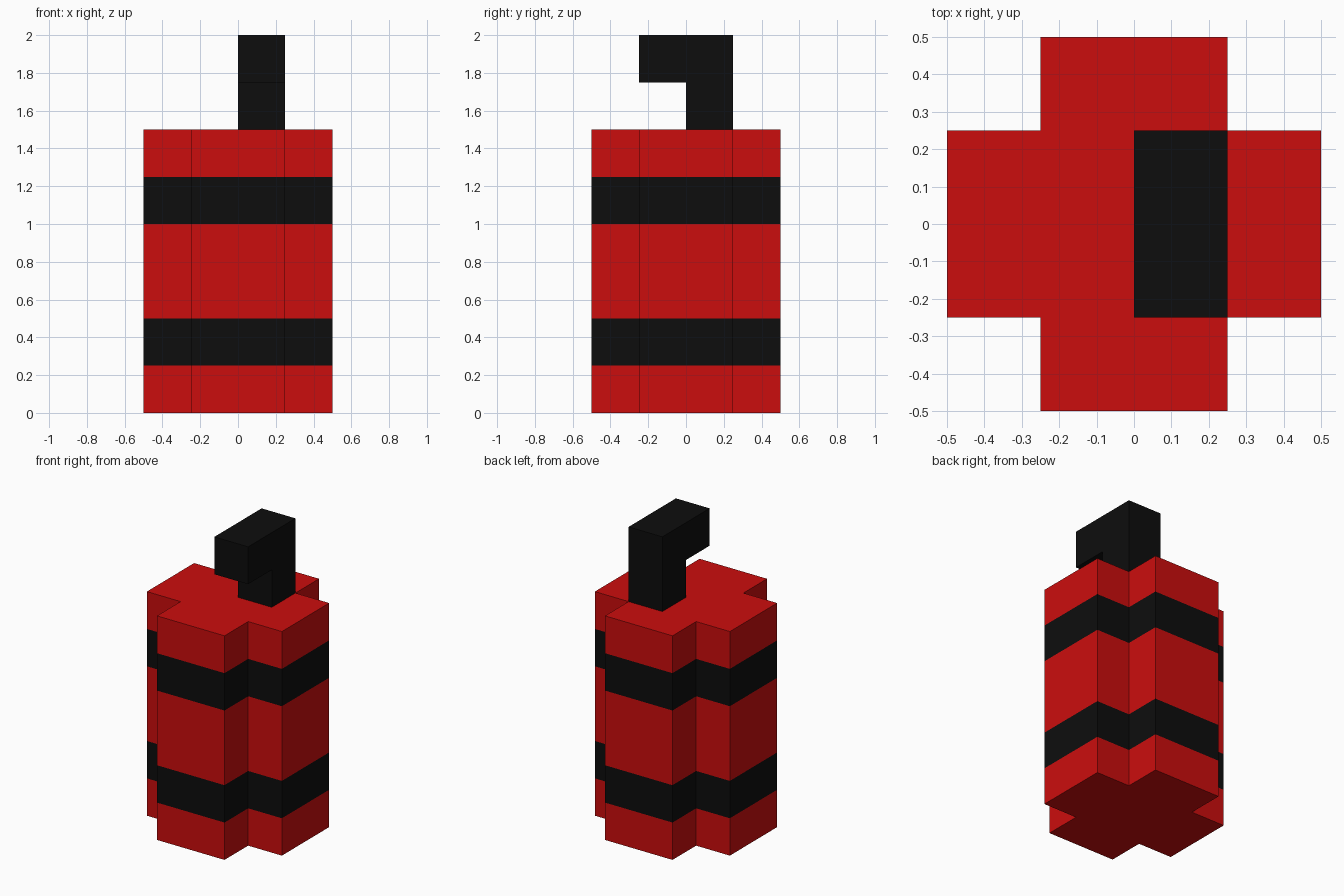
import bpy, bmesh
from mathutils import Vector

if "Cube" in bpy.data.objects:
    bpy.data.objects.remove(bpy.data.objects["Cube"])


def material(name, color):
    m = bpy.data.materials.new(name)
    m.diffuse_color = (*color, 1)
    m.use_nodes = True
    m.node_tree.nodes["Principled BSDF"].inputs["Base Color"].default_value = m.diffuse_color
    return m


red = material("red", (0.6, 0.004, 0.004))
black = material("black", (0.004, 0.004, 0.004))


def prism(name, profile, step, mats, rule=lambda z: 0):
    """Extrude a closed profile through a list of offset vectors."""
    bm = bmesh.new()
    rings = [[bm.verts.new(Vector(p) + Vector(s)) for p in profile] for s in step]
    n = len(profile)
    for lo, hi in zip(rings, rings[1:]):
        for i in range(n):
            j = (i + 1) % n
            f = bm.faces.new((lo[i], lo[j], hi[j], hi[i]))
            f.material_index = rule(f.calc_center_median().z)
    bm.faces.new(rings[0][::-1])
    bm.faces.new(rings[-1])
    bmesh.ops.recalc_face_normals(bm, faces=bm.faces[:])
    me = bpy.data.meshes.new(name)
    bm.to_mesh(me)
    bm.free()
    for m in mats:
        me.materials.append(m)
    ob = bpy.data.objects.new(name, me)
    bpy.context.collection.objects.link(ob)
    return ob


# Cross-shaped body: one corner of the plus, turned four times
plus = []
x, y = Vector((1, 0, 0)), Vector((0, 1, 0))
for _ in range(4):
    plus += [x * a + y * b for a, b in ((0.5, -0.25), (0.5, 0.25), (0.25, 0.25))]
    x, y = y, -x
levels = (0, 0.25, 0.5, 1.0, 1.25, 1.5)
prism("striped_body", plus, [(0, 0, z) for z in levels], (red, black),
      lambda z: int(0.25 < z < 0.5 or 1.0 < z < 1.25))

# Bent fuse on top: hooked side profile extruded along x
hook = [(0, 0, 1.5), (0, 0.25, 1.5), (0, 0.25, 2), (0, -0.25, 2),
        (0, -0.25, 1.75), (0, 0, 1.75)]
prism("bent_fuse", hook, [(0, 0, 0), (0.25, 0, 0)], (black,))
